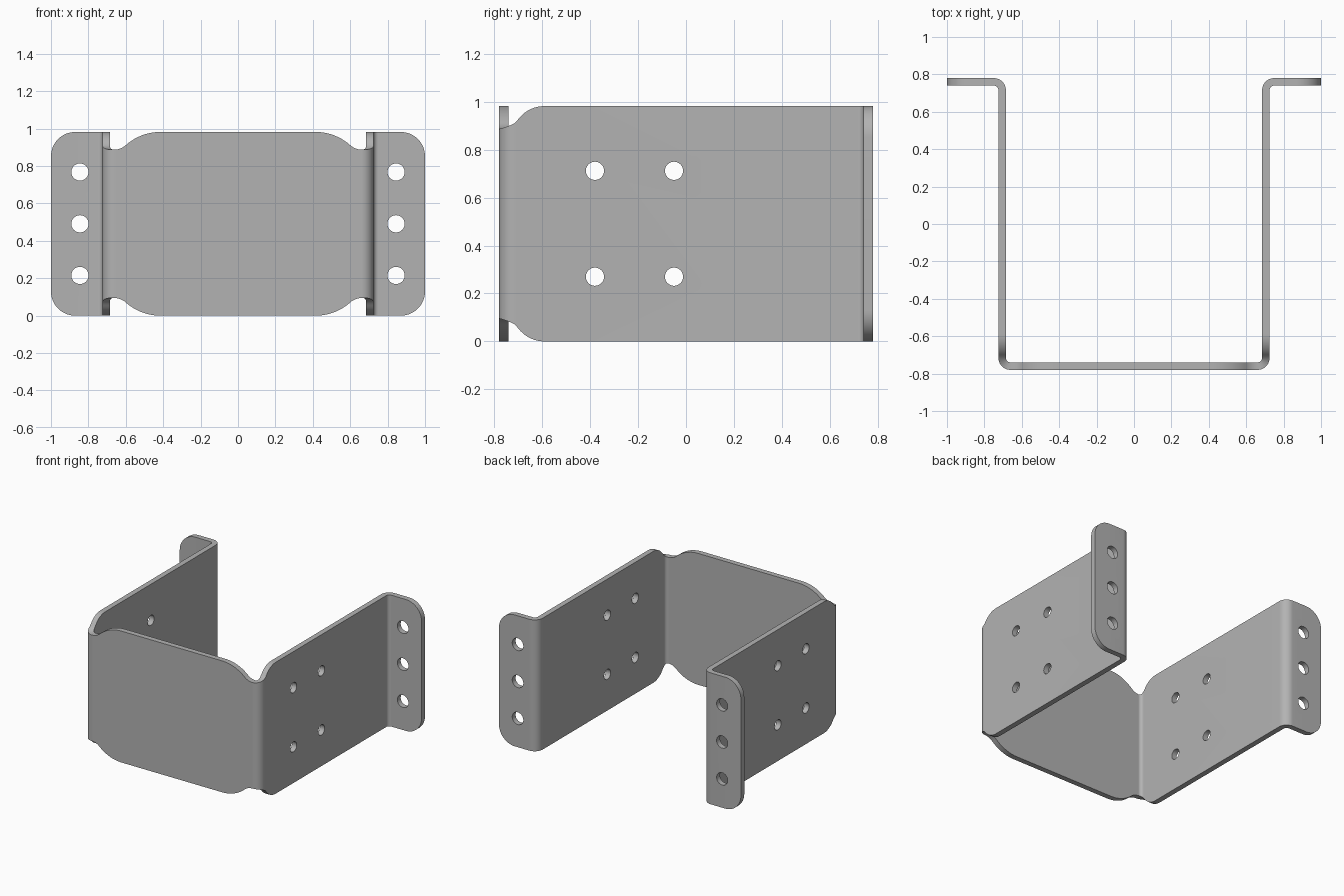
import bpy
import bmesh
from math import sin, cos, pi, sqrt, hypot

cube = bpy.data.objects.get("Cube")
if cube:
    bpy.data.objects.remove(cube)

HEIGHT, HALF_T = 0.982, 0.02
WALL_X, PLATE_Y, BEND = 0.705, 0.76, 0.045
CORNER, NOTCH = 0.13, 0.095

steel = bpy.data.materials.new("grey steel")
steel.use_nodes = True
grey = (0.45, 0.45, 0.45, 1)
steel.diffuse_color = grey
steel.node_tree.nodes["Principled BSDF"].inputs["Base Color"].default_value = grey


def spread(a, b, n):
    return [a + (b - a) * i / n for i in range(n + 1)]


def relief(v):
    """Depth of the bend relief: a concave arc flowing into a convex one."""
    length = 0.25 if v < 0 else 0.19
    v, r = abs(v), 0.1
    if v >= length:
        return 0
    total = (length ** 2 + NOTCH ** 2) / (2 * NOTCH)
    if v < length * r / total:
        return NOTCH - r + sqrt(r * r - v * v)
    big = total - r
    return big - sqrt(big * big - (length - v) ** 2)


# Centre line of the right half of the strip: (x, y, normal x, normal y)
cx, cy = WALL_X - BEND, PLATE_Y - BEND
path = [(x, -PLATE_Y, 0, 1) for x in [0] + spread(0.4, cx, 30)]
for a in spread(-pi / 2, 0, 16)[1:]:
    path.append((cx + BEND * cos(a), -cy + BEND * sin(a), -cos(a), -sin(a)))
path += [(WALL_X, y, -1, 0) for y in spread(-cy, -0.52, 24)[1:] + [cy]]
for a in spread(pi, pi / 2, 12)[1:]:
    path.append((WALL_X + BEND + BEND * cos(a), cy + BEND * sin(a), cos(a), sin(a)))
path += [(1 - CORNER + CORNER * sin(a), PLATE_Y, 0, 1) for a in spread(0, pi / 2, 16)]

# Sweep a four-point section along the line, trimmed by reliefs and corners
bm = bmesh.new()
rings, travelled = [], 0
previous = path[0]
bend_mid = cx + BEND * pi / 4
for x, y, nx, ny in path:
    travelled += hypot(x - previous[0], y - previous[1])
    previous = (x, y)
    trim = relief(travelled - bend_mid + 0.03)
    over = x - (1 - CORNER)
    if over > 0:
        trim = CORNER - sqrt(max(0, CORNER ** 2 - over ** 2))
    rings.append([bm.verts.new((x + nx * s * HALF_T, y + ny * s * HALF_T, z))
                  for s, z in ((-1, trim), (-1, HEIGHT - trim), (1, HEIGHT - trim), (1, trim))])
for a, b in zip(rings, rings[1:]):
    for i in range(4):
        j = (i + 1) % 4
        bm.faces.new((a[i], a[j], b[j], b[i]))
bm.faces.new(rings[-1])
bmesh.ops.recalc_face_normals(bm, faces=bm.faces)
mesh = bpy.data.meshes.new("bracket")
bm.to_mesh(mesh)
bm.free()
mesh.materials.append(steel)
bracket = bpy.data.objects.new("bent_bracket", mesh)
bpy.context.collection.objects.link(bracket)
bpy.context.view_layer.objects.active = bracket


def drill(radius, location, rotation):
    """Cut one round hole through the strip."""
    bpy.ops.mesh.primitive_cylinder_add(vertices=32, radius=radius, depth=0.2,
                                        location=location, rotation=rotation)
    cutter = bpy.context.object
    cutter.name = "hole_cutter"
    cutter.hide_render = True
    cutter.data.materials.append(steel)
    bpy.context.view_layer.objects.active = bracket
    cut = bracket.modifiers.new("hole", 'BOOLEAN')
    cut.operation, cut.solver, cut.object = 'DIFFERENCE', 'EXACT', cutter
    bpy.ops.object.modifier_apply(modifier=cut.name)
    bpy.data.objects.remove(cutter)


# Mirror to the other side, then drill flange and wall holes
mirror = bracket.modifiers.new("mirror", 'MIRROR')
mirror.use_clip = True
bpy.ops.object.modifier_apply(modifier=mirror.name)
for side in (-1, 1):
    for z in (0.215, 0.491, 0.768):
        drill(0.046, (side * 0.845, PLATE_Y, z), (pi / 2, 0, 0))
    for y in (-0.38, -0.05):
        for z in (0.27, 0.712):
            drill(0.038, (side * WALL_X, y, z), (0, pi / 2, 0))

bpy.ops.object.select_all(action='DESELECT')
bracket.select_set(True)
bpy.context.view_layer.objects.active = bracket
bpy.ops.object.shade_smooth_by_angle(angle=pi / 6)
